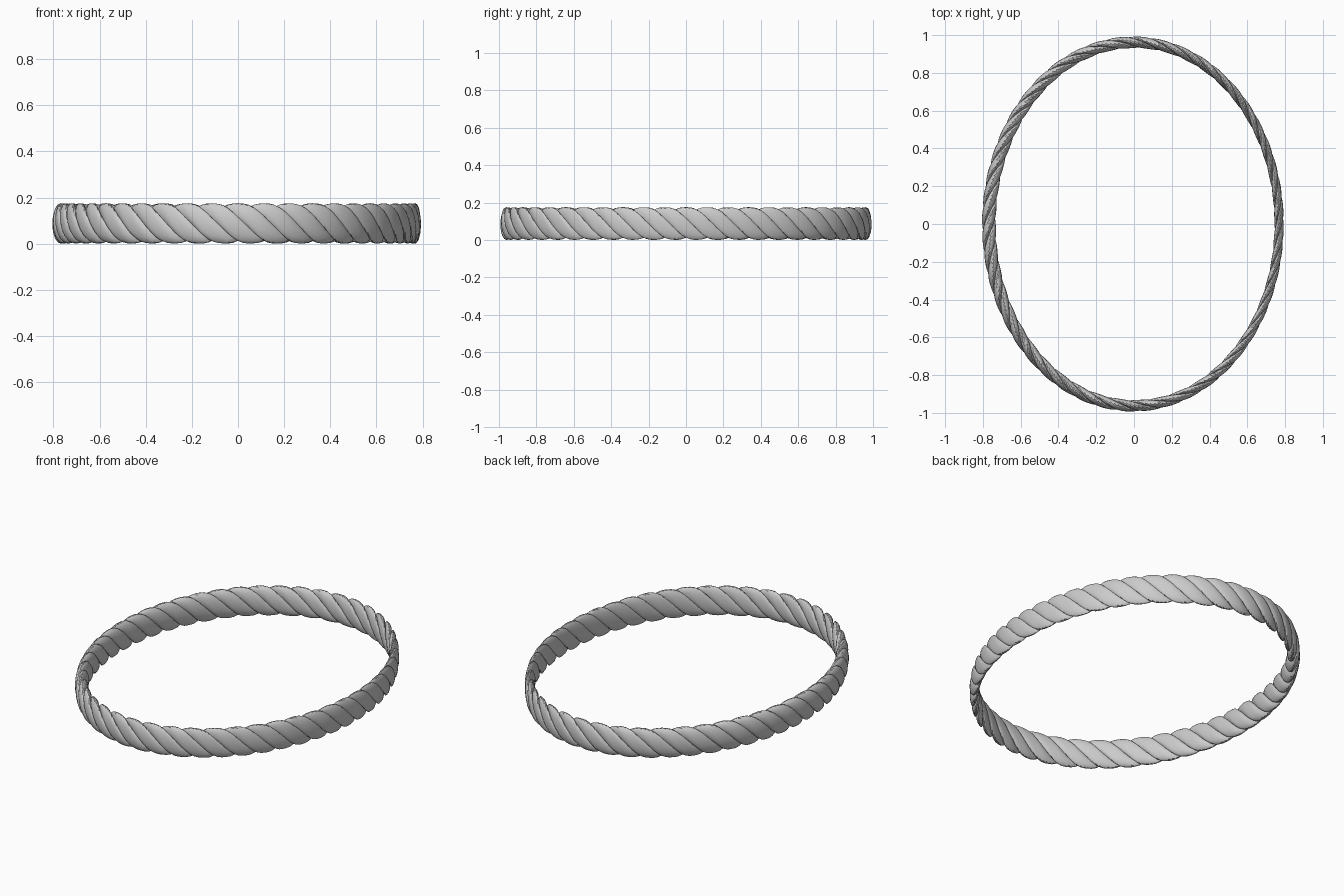
import bpy, bmesh, math

if "Cube" in bpy.data.objects:
    bpy.data.objects.remove(bpy.data.objects["Cube"])

STRANDS, TURNS, STEPS, SIDES = 3, 16, 16, 14
AX, AY, ZC, HALF_H = 0.768, 0.962, 0.088, 0.0875
N = TURNS * STEPS


def even_angles(count, fine=4000):
    """Ellipse angles spaced evenly along its length."""
    acc = [0.0]
    for i in range(fine):
        t = (i + 0.5) / fine * 2 * math.pi
        acc.append(acc[-1] + math.hypot(AX * math.sin(t), AY * math.cos(t)))
    out, j = [], 0
    for k in range(count):
        while acc[j + 1] <= acc[-1] * k / count:
            j += 1
        out.append(j / fine * 2 * math.pi)
    return out


ANGLES = even_angles(N)


def strand(index):
    bm = bmesh.new()
    rings = []
    for k, t in enumerate(ANGLES):
        nx, ny = math.cos(t) / AX, math.sin(t) / AY
        ln = math.hypot(nx, ny)
        nx, ny = nx / ln, ny / ln
        thick = 0.031 - 0.006 * math.cos(t)      # band is thinner on the +x side
        phase = -2 * math.pi * (k / STEPS - index / STRANDS) + math.pi / 2
        c, s = math.cos(phase), math.sin(phase)
        ring = []
        for m in range(SIDES):
            a = 2 * math.pi * m / SIDES
            u, v = 0.53 + 0.47 * math.cos(a), 0.64 * math.sin(a)
            r = (u * c - v * s) * thick
            z = (u * s + v * c) * HALF_H
            ring.append(bm.verts.new((AX * math.cos(t) + nx * r,
                                      AY * math.sin(t) + ny * r, ZC + z)))
        rings.append(ring)
    for k in range(N):
        a, b = rings[k], rings[(k + 1) % N]
        for m in range(SIDES):
            n = (m + 1) % SIDES
            bm.faces.new((a[m], b[m], b[n], a[n]))
    bmesh.ops.recalc_face_normals(bm, faces=bm.faces)
    me = bpy.data.meshes.new("rope_strand")
    bm.to_mesh(me)
    bm.free()
    ob = bpy.data.objects.new(f"rope_strand_{index + 1}", me)
    bpy.context.collection.objects.link(ob)
    bpy.context.view_layer.objects.active = ob
    ob.select_set(True)


# Three flattened strands twisted into a closed oval band
for i in range(STRANDS):
    strand(i)
bpy.ops.object.shade_smooth_by_angle(angle=math.radians(40))
